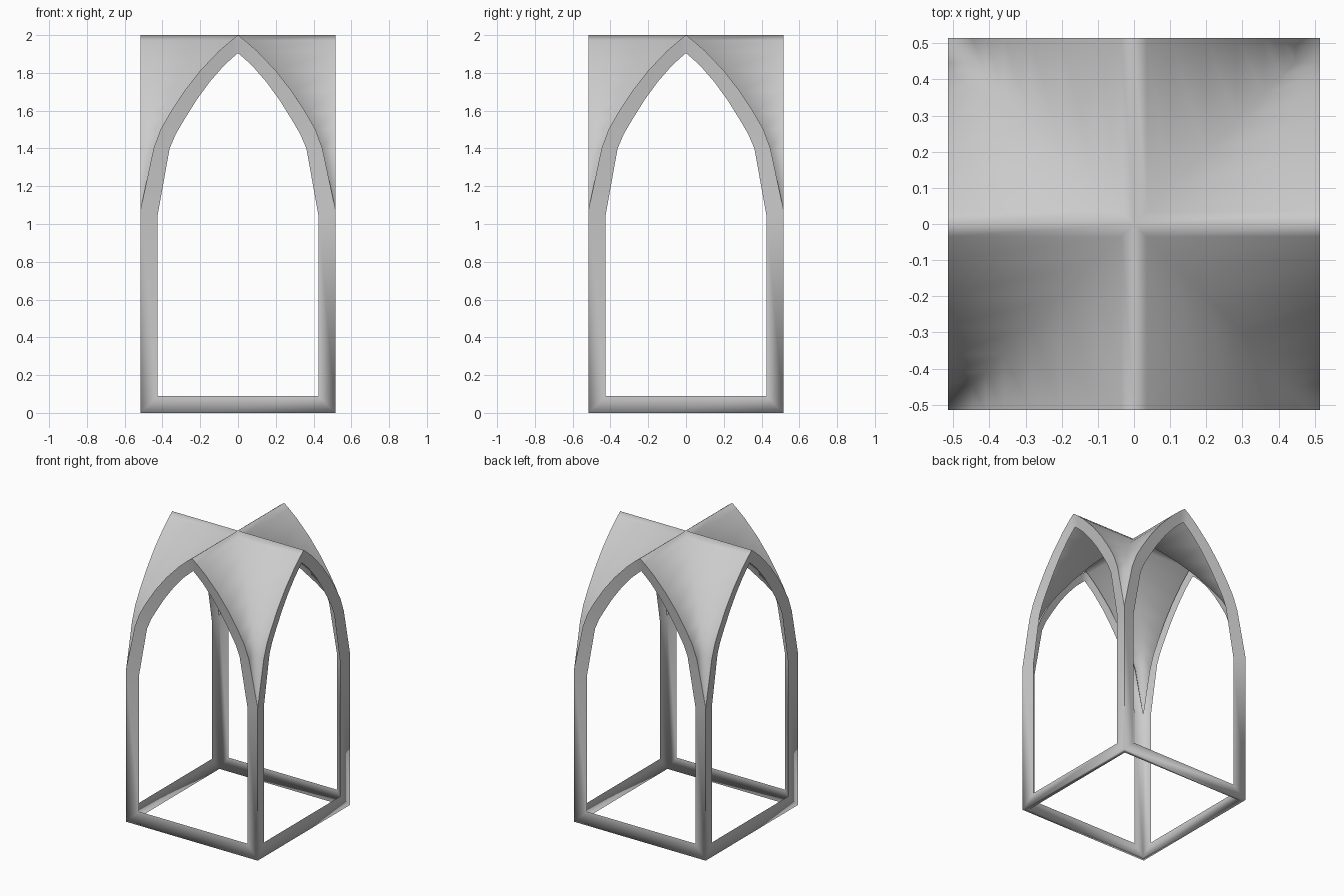
import bpy, bmesh, math
from mathutils import Matrix

if "Cube" in bpy.data.objects:
    bpy.data.objects.remove(bpy.data.objects["Cube"])

R = 0.515          # half width of the structure
T = 0.03           # depth of the frame section
# half profile of the pointed arch (outer and inner edge), apex to springing
OUT = [(0, 2.0), (0.035, 1.973), (0.10, 1.917), (0.20, 1.812), (0.285, 1.703),
       (0.36, 1.588), (0.41, 1.5), (0.447, 1.4), (R, 1.08)]
INN = [(0, 1.905), (0.027, 1.882), (0.075, 1.838), (0.15, 1.752), (0.22, 1.656),
       (0.285, 1.552), (0.33, 1.475), (0.362, 1.4), (0.425, 1.05)]

stone = bpy.data.materials.new("grey_stone")
stone.diffuse_color = (0.6, 0.6, 0.6, 1)
stone.use_nodes = True
stone.node_tree.nodes["Principled BSDF"].inputs["Base Color"].default_value = stone.diffuse_color


def mirrored(half):
    """Full profile from left to right."""
    return [(-x, z) for x, z in reversed(half)] + half[1:]


def finish(name, bm, angle):
    bmesh.ops.remove_doubles(bm, verts=bm.verts, dist=0.0005)
    me = bpy.data.meshes.new(name)
    bm.to_mesh(me)
    bm.free()
    ob = bpy.data.objects.new(name, me)
    bpy.context.collection.objects.link(ob)
    me.materials.append(stone)
    bpy.ops.object.select_all(action='DESELECT')
    ob.select_set(True)
    bpy.context.view_layer.objects.active = ob
    bpy.ops.object.shade_smooth_by_angle(angle=math.radians(angle))
    return ob


# frame: posts, sill beams and arch ribs, one thin wedge loop per side
bm = bmesh.new()
outer = [(-R, 0)] + mirrored(OUT) + [(R, 0)]
inner = [(-0.425, 0.09)] + mirrored(INN) + [(0.425, 0.09)]
k = (R - T) / R
for s in range(4):
    rot = Matrix.Rotation(s * math.pi / 2, 4, 'Z')
    o, a, i = [], [], []
    for (ox, oz), (ax, az) in zip(outer, inner):
        o.append(bm.verts.new((ox, -R, oz)))
        a.append(bm.verts.new((ax, -R + T / 2, az)))
        i.append(bm.verts.new((ox * k, -R + T, oz - (T if oz > 1.1 else 0))))
    n = len(o)
    for j in range(n):
        m = (j + 1) % n
        bm.faces.new((o[m], o[j], a[j], a[m]))      # outer face
        bm.faces.new((a[m], a[j], i[j], i[m]))      # inner face
    bm.faces.new((o[0], o[-1], i[-1], i[0]))        # underside of sill
    bmesh.ops.transform(bm, matrix=rot, verts=o + a + i)
bmesh.ops.remove_doubles(bm, verts=bm.verts, dist=0.0005)
bmesh.ops.recalc_face_normals(bm, faces=bm.faces)
finish("arched_frame", bm, 100)

# groin vault: four webs meeting on the diagonals
bm = bmesh.new()
for s in range(4):
    rot = Matrix.Rotation(s * math.pi / 2, 4, 'Z')
    groin, rim = [], []
    for y, z in mirrored(OUT):
        groin.append(bm.verts.new((abs(y), y, z)))
        rim.append(bm.verts.new((R, y, z)))
    for j in range(len(rim) - 1):
        bm.faces.new((groin[j], rim[j], rim[j + 1], groin[j + 1]))
    bmesh.ops.transform(bm, matrix=rot, verts=groin + rim)
finish("vault_roof", bm, 120)
